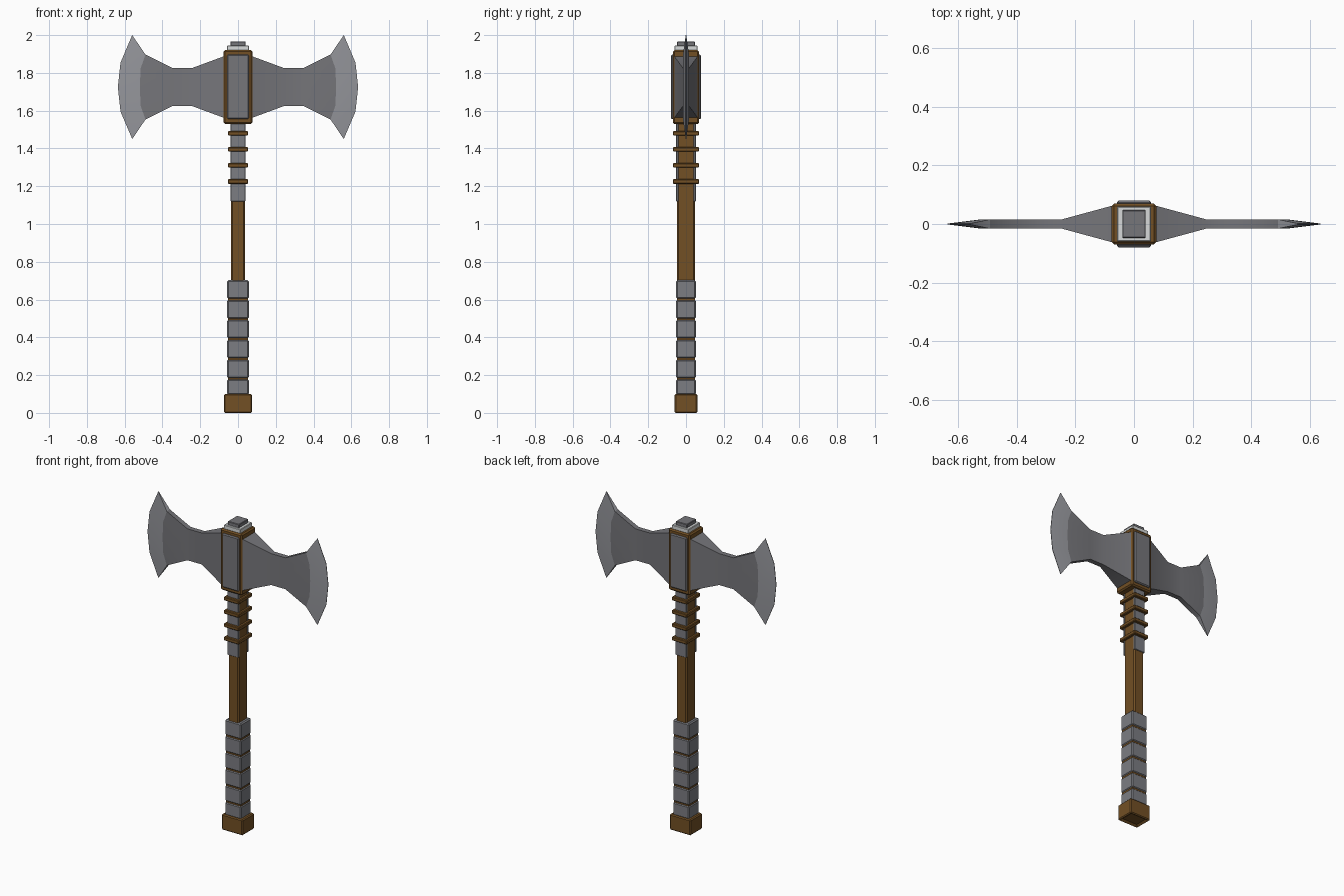
import bpy
import bmesh

cube = bpy.data.objects.get("Cube")
if cube:
    bpy.data.objects.remove(cube, do_unlink=True)


def material(name, rgb):
    m = bpy.data.materials.new(name)
    m.use_nodes = True
    m.diffuse_color = (*rgb, 1)
    bsdf = next(n for n in m.node_tree.nodes if n.type == 'BSDF_PRINCIPLED')
    bsdf.inputs["Base Color"].default_value = (*rgb, 1)
    return m


BROWN = material("brown_wood", (0.17, 0.08, 0.018))
STEEL = material("dark_steel", (0.18, 0.18, 0.195))
WRAP = material("grey_wrap", (0.20, 0.205, 0.225))
EDGE = material("bright_edge", (0.30, 0.305, 0.33))
PALE = material("pale_cap", (0.68, 0.70, 0.70))


def finish(name, bm, mats, smooth=True):
    bmesh.ops.recalc_face_normals(bm, faces=bm.faces)
    mesh = bpy.data.meshes.new(name)
    bm.to_mesh(mesh)
    bm.free()
    ob = bpy.data.objects.new(name, mesh)
    bpy.context.collection.objects.link(ob)
    for m in mats:
        mesh.materials.append(m)
    if smooth:
        bpy.ops.object.select_all(action='DESELECT')
        ob.select_set(True)
        bpy.context.view_layer.objects.active = ob
        bpy.ops.object.shade_smooth_by_angle(angle=0.6)
    return ob


def box(name, hx, hy, z0, z1, mat, bevel=0.0, y=0.0, recess=0.0):
    """Box given by half widths and a height range, with optional bevel and hollowed base."""
    bm = bmesh.new()
    bmesh.ops.create_cube(bm, size=1)
    for v in bm.verts:
        v.co = (v.co.x * 2 * hx, v.co.y * 2 * hy + y, z0 if v.co.z < 0 else z1)
    if bevel:
        bmesh.ops.bevel(bm, geom=bm.edges[:], offset=bevel, segments=1, affect='EDGES')
    if recess:
        bm.normal_update()
        base = min(bm.faces, key=lambda f: f.calc_center_median().z)
        bmesh.ops.inset_region(bm, faces=[base], thickness=recess)
        for v in base.verts:
            v.co.z += recess / 2
    return finish(name, bm, [mat])


# Handle: pommel, shaft and wrapped grip
box("pommel", 0.074, 0.06, 0, 0.10, BROWN, 0.006, recess=0.02)
box("shaft", 0.037, 0.047, 0.08, 1.56, BROWN, 0.008)
box("grip_core", 0.052, 0.047, 0.09, 0.69, BROWN)
for i in range(6):
    top = 0.703 - i * 0.105
    box(f"grip_band_{i + 1}", 0.057, 0.052, max(top - 0.099, 0.095), top, WRAP, 0.007)

# Steel straps under the bindings
for side, s in (("front", -1), ("back", 1)):
    box(f"strap_{side}", 0.039, 0.006, 1.12, 1.55, WRAP, 0.002, y=s * 0.046)
for i in range(4):
    z = 1.225 + i * 0.085
    box(f"binding_ring_{i + 1}", 0.053, 0.069, z - 0.012, z + 0.012, BROWN, 0.004)

# Head block with face plates and stepped cap
box("head_block", 0.076, 0.07, 1.53, 1.92, BROWN, 0.008)
for side, s in (("front", -1), ("back", 1)):
    box(f"head_plate_{side}", 0.058, 0.015, 1.555, 1.897, STEEL, 0.006, y=s * 0.065)
box("cap_base", 0.058, 0.06, 1.91, 1.945, PALE, 0.003)
box("cap_top", 0.04, 0.047, 1.94, 1.967, STEEL, 0.003)

# Blade columns from root to cutting edge: x at tip, shoulder and middle rows,
# half height, shoulder height and half thickness
COLUMNS = [
    ((0.05, 0.05, 0.05), 0.172, 0.10, 0.069),
    ((0.245, 0.245, 0.245), 0.10, 0.06, 0.016),
    ((0.345, 0.345, 0.345), 0.10, 0.06, 0.016),
    ((0.49, 0.515, 0.52), 0.172, 0.10, 0.016),
    ((0.56, 0.622, 0.636), 0.275, 0.13, 0.0015),
]
CENTRE = 1.725


def blade(name, s):
    bm = bmesh.new()
    sheets = []
    for face in (-1, 1):
        sheet = []
        for (xt, xs, xm), tip, shoulder, y in COLUMNS:
            rows = ((xt, -tip), (xs, -shoulder), (xm, 0), (xs, shoulder), (xt, tip))
            sheet.append([bm.verts.new((s * x, face * y, CENTRE + z)) for x, z in rows])
        sheets.append(sheet)
    last = len(COLUMNS) - 1
    front, back = sheets
    for c in range(last):
        bevel = int(c == last - 1)
        for sheet in sheets:
            for r in range(4):
                f = bm.faces.new((sheet[c][r], sheet[c + 1][r],
                                  sheet[c + 1][r + 1], sheet[c][r + 1]))
                f.material_index = bevel
        for r in (0, 4):
            f = bm.faces.new((front[c][r], front[c + 1][r], back[c + 1][r], back[c][r]))
            f.material_index = bevel
    for c in (0, last):
        for r in range(4):
            f = bm.faces.new((front[c][r], front[c][r + 1], back[c][r + 1], back[c][r]))
            f.material_index = int(c == last)
    finish(name, bm, [STEEL, EDGE])


blade("blade_left", 1)
blade("blade_right", -1)
